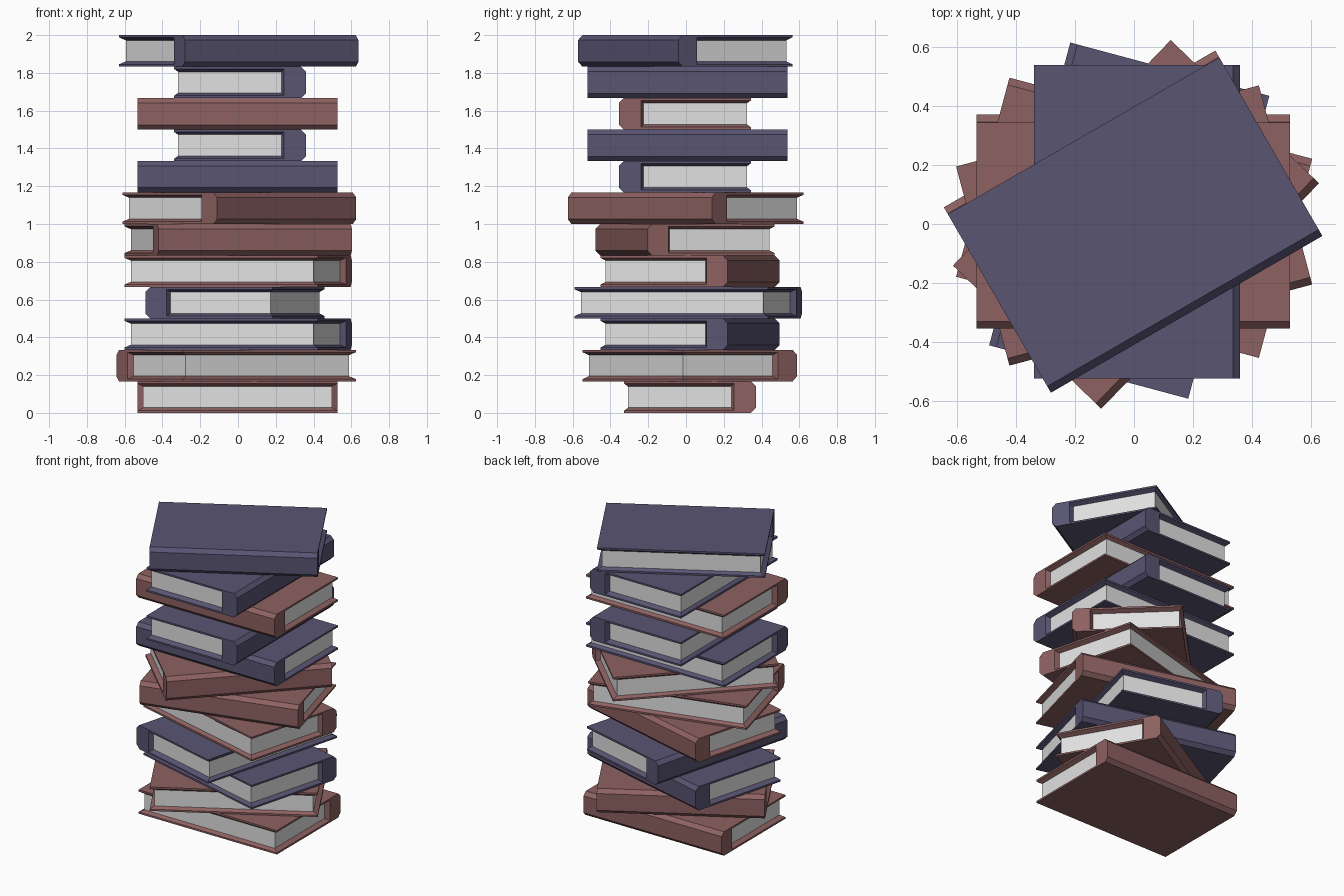
import bpy
import bmesh
from math import radians
from mathutils import Matrix

cube = bpy.data.objects.get("Cube")
if cube:
    bpy.data.objects.remove(cube, do_unlink=True)


def make_material(name, color):
    mat = bpy.data.materials.new(name)
    mat.use_nodes = True
    mat.diffuse_color = (*color, 1)
    mat.node_tree.nodes["Principled BSDF"].inputs["Base Color"].default_value = (*color, 1)
    return mat


BROWN = make_material("brown cover", (0.27, 0.12, 0.12))
BLUE = make_material("blue cover", (0.10, 0.09, 0.17))
PAPER = make_material("page paper", (0.75, 0.75, 0.75))

COUNT = 12
PITCH = 2 / COUNT
H = 0.166 / 2            # half thickness of a book
END = 0.53               # half length of the covers
FORE, BACK = -0.335, 0.362   # open edge and spine edge
EDGE, COVER = 0.012, 0.027   # cover thickness at the rim and over the pages
INSET, LIP = 0.03, 0.02      # page recess at the ends and at the open edge
HINGE, BEVEL = 0.247, 0.025


def loft(bm, sections):
    """Join equal-sized rings of points into a closed solid."""
    rings = [[bm.verts.new(p) for p in ring] for ring in sections]
    faces = [bm.faces.new(rings[0]), bm.faces.new(rings[-1])]
    n = len(rings[0])
    for a, b in zip(rings, rings[1:]):
        for i in range(n):
            j = (i + 1) % n
            faces.append(bm.faces.new((a[i], a[j], b[j], b[i])))
    return faces


def rect(x, y0, y1, z):
    return [(-x, y0, z), (x, y0, z), (x, y1, z), (-x, y1, z)]


def spine_section(x, inner):
    return [(x, inner, -H), (x, BACK - BEVEL, -H), (x, BACK, -H + BEVEL),
            (x, BACK, H - BEVEL), (x, BACK - BEVEL, H), (x, inner, H)]


def finish(bm, name, mat, matrix):
    bmesh.ops.recalc_face_normals(bm, faces=bm.faces)
    mesh = bpy.data.meshes.new(name)
    bm.to_mesh(mesh)
    bm.free()
    mesh.materials.append(mat)
    obj = bpy.data.objects.new(name, mesh)
    obj.matrix_world = matrix
    bpy.context.collection.objects.link(obj)


def make_book(index, angle, mat):
    place = (Matrix.Translation((-0.003, 0.008, PITCH * (index + 0.5)))
             @ Matrix.Rotation(radians(angle), 4, "Z"))
    number = index + 1

    # Boards thicken from a thin rim towards the page block
    for side, label in ((1, "top"), (-1, "bottom")):
        bm = bmesh.new()
        hinge = BACK - BEVEL
        loft(bm, [rect(END, FORE, hinge, side * H),
                  rect(END, FORE, hinge, side * (H - EDGE)),
                  rect(END - INSET, FORE + LIP, HINGE, side * (H - COVER))])
        finish(bm, f"{label}_cover_{number}", mat, place)

    # Spine with bevelled long edges and a slanted hinge
    bm = bmesh.new()
    inner = HINGE - 0.015
    x = END - INSET
    loft(bm, [spine_section(-END, HINGE), spine_section(-x, inner),
              spine_section(x, inner), spine_section(END, HINGE)])
    # Keep the hinge within the boards
    for v in bm.verts:
        if v.co.y < HINGE + 0.001:
            v.co.z *= (H - EDGE / 2) / H
    finish(bm, f"spine_{number}", mat, place)

    # Page block
    bm = bmesh.new()
    top = H - COVER + 0.002
    loft(bm, [rect(x, FORE + LIP, HINGE, -top), rect(x, FORE + LIP, HINGE, top)])
    finish(bm, f"pages_{number}", PAPER, place)


# Stack from the bottom up: turn and cover colour
stack = [(0, BROWN), (30, BROWN), (-15, BLUE), (75, BLUE),
         (-15, BROWN), (195, BROWN), (226, BROWN), (180, BLUE),
         (270, BLUE), (180, BROWN), (270, BLUE), (210, BLUE)]
for i, (turn, cover) in enumerate(stack):
    make_book(i, turn, cover)
